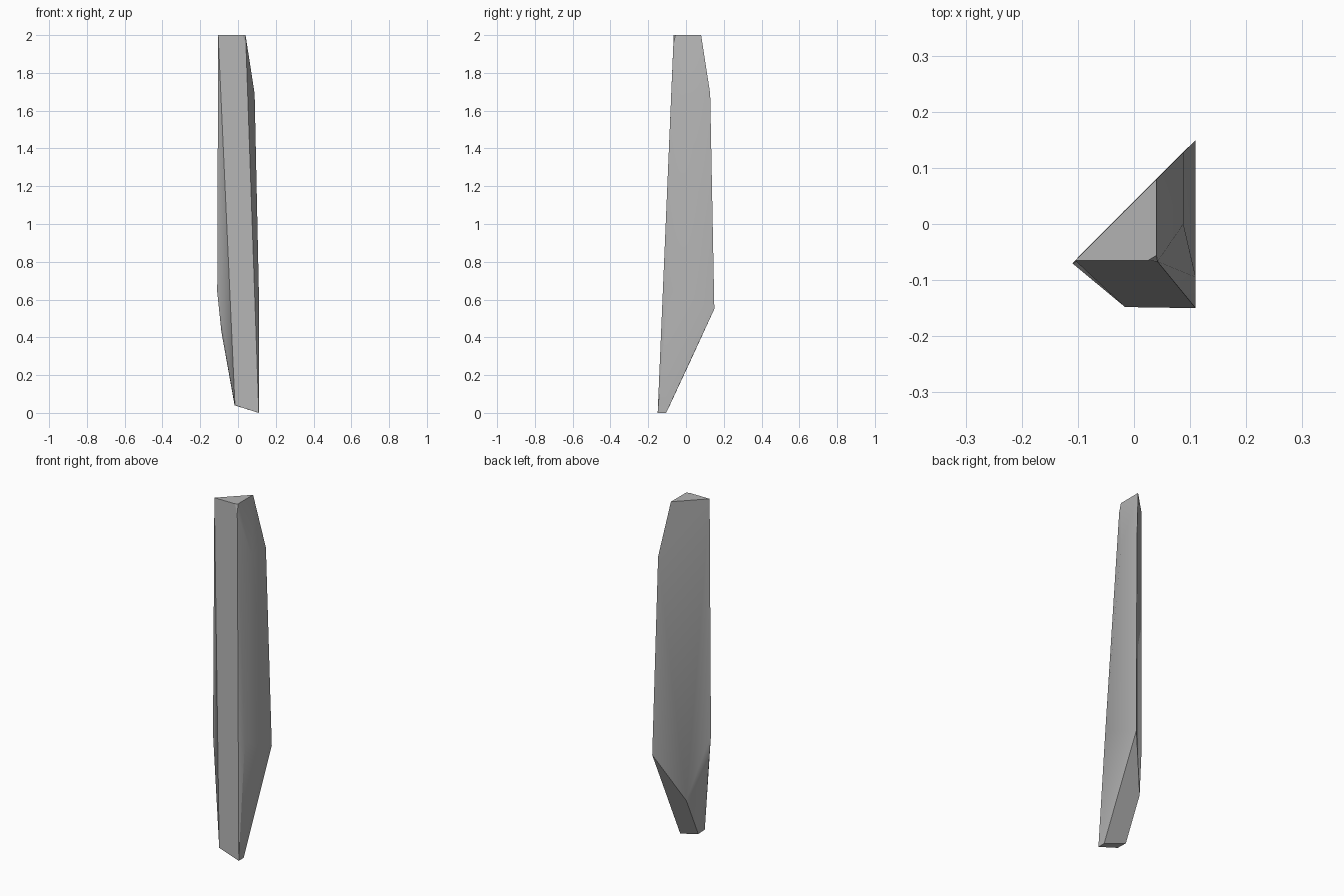
import bpy
import bmesh
import math

cube = bpy.data.objects.get("Cube")
if cube:
    bpy.data.objects.remove(cube, do_unlink=True)

# Single stone grey
grey = bpy.data.materials.new("stone_grey")
grey.use_nodes = True
colour = (0.45, 0.45, 0.45, 1)
grey.diffuse_color = colour
grey.node_tree.nodes["Principled BSDF"].inputs["Base Color"].default_value = colour

# Corners of the faceted shard, level by level
tip = [(-0.105, -0.065, 2), (0.025, -0.065, 2), (0.04, -0.056, 2), (0.04, 0.08, 2)]
shoulder = [(0.042, -0.067, 1.95), (0.088, 0.128, 1.69), (0.088, 0, 1.69)]
waist = [(0.11, -0.095, 0.66), (-0.11, -0.07, 0.64), (0.11, 0.15, 0.55)]
taper = [(-0.088, -0.078, 0.43), (-0.018, 0.023, 0.274)]
foot = [(-0.016, -0.148, 0.04), (-0.018, -0.086, 0.04),
        (0.11, -0.15, 0), (0.11, -0.105, 0)]

# Wrap the corners in flat facets
bm = bmesh.new()
for corner in tip + shoulder + waist + taper + foot:
    bm.verts.new(corner)
bmesh.ops.convex_hull(bm, input=bm.verts[:])
loose = [v for v in bm.verts if not v.link_faces]
bmesh.ops.delete(bm, geom=loose, context='VERTS')
bmesh.ops.dissolve_limit(bm, angle_limit=math.radians(1),
                         verts=bm.verts[:], edges=bm.edges[:])
bmesh.ops.recalc_face_normals(bm, faces=bm.faces[:])

mesh = bpy.data.meshes.new("stone_shard")
bm.to_mesh(mesh)
bm.free()
mesh.materials.append(grey)
shard = bpy.data.objects.new("stone_shard", mesh)
bpy.context.collection.objects.link(shard)

# Soften shallow facets, keep the main ridges crisp
bpy.ops.object.select_all(action='DESELECT')
shard.select_set(True)
bpy.context.view_layer.objects.active = shard
bpy.ops.object.shade_smooth_by_angle(angle=math.radians(30))
